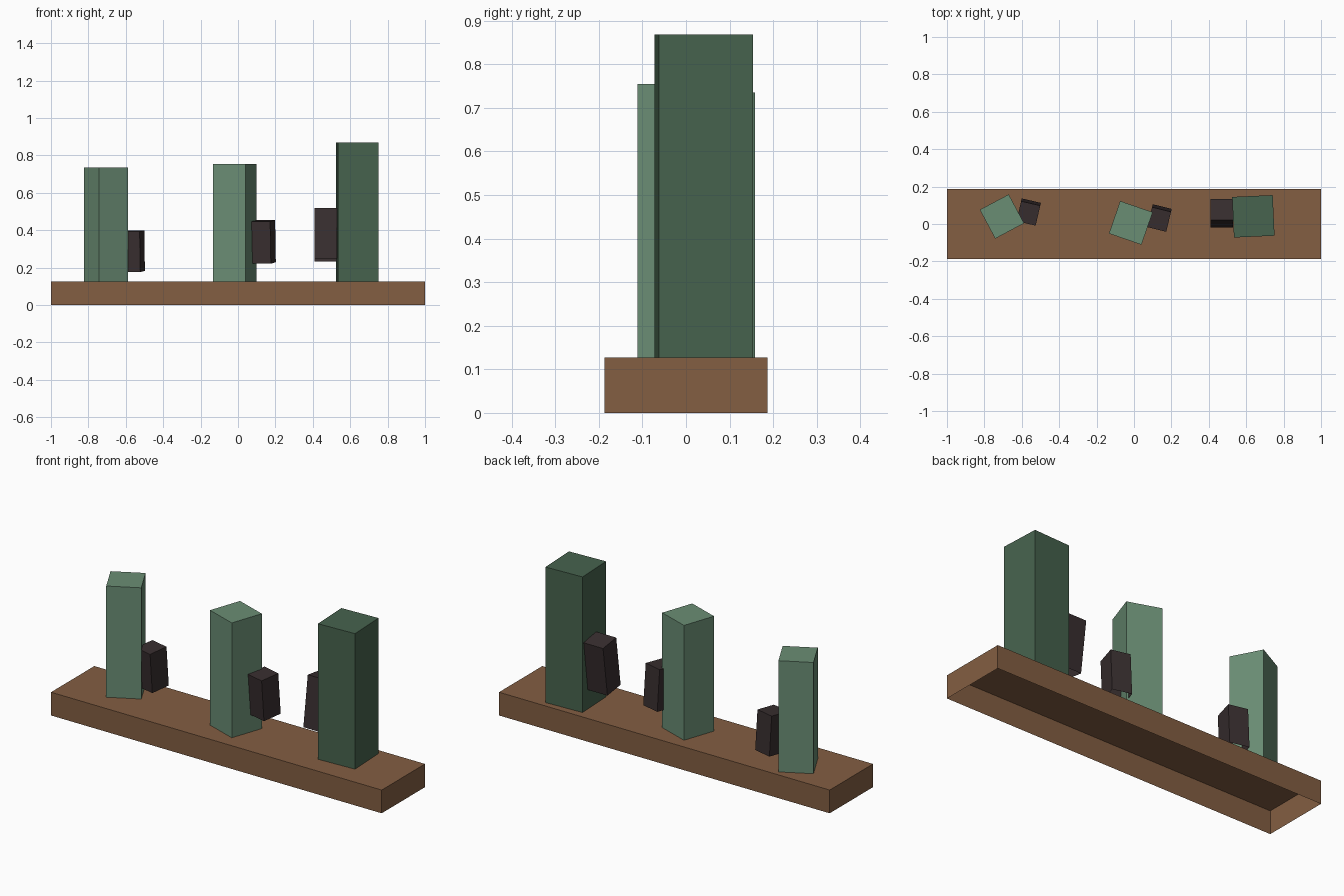
import bpy
import bmesh
from math import radians

cube = bpy.data.objects.get("Cube")
if cube:
    bpy.data.objects.remove(cube, do_unlink=True)


def linear(c):
    return c / 12.92 if c <= 0.04045 else ((c + 0.055) / 1.055) ** 2.4


def material(name, hex_code):
    rgb = [linear(v / 255) for v in bytes.fromhex(hex_code)]
    mat = bpy.data.materials.new(name)
    mat.use_nodes = True
    mat.diffuse_color = (*rgb, 1)
    mat.node_tree.nodes["Principled BSDF"].inputs["Base Color"].default_value = (*rgb, 1)
    return mat


brown = material("brown earth", "835E42")
light_green = material("light green", "6A8D74")
dark_green = material("dark green", "47634E")
dark_brown = material("dark brown", "382E2F")


def open_box(name, size, centre, mat, turn=0, tilt=0):
    """Box without its underside, tilted about its own x and then turned about z."""
    bm = bmesh.new()
    bmesh.ops.create_cube(bm, size=1)
    bmesh.ops.scale(bm, vec=size, verts=bm.verts)
    bm.normal_update()
    bottom = [f for f in bm.faces if f.normal.z < -0.5]
    bmesh.ops.delete(bm, geom=bottom, context='FACES_ONLY')
    mesh = bpy.data.meshes.new(name)
    bm.to_mesh(mesh)
    bm.free()
    mesh.materials.append(mat)
    ob = bpy.data.objects.new(name, mesh)
    ob.location = centre
    ob.rotation_euler = (radians(tilt), 0, radians(turn))
    bpy.context.collection.objects.link(ob)
    return ob


# Long base slab
BASE_TOP = 0.127
open_box("base", (2, 0.374, BASE_TOP), (0, 0, BASE_TOP / 2), brown)

# Square pillars standing on the base: name, x, y, width, top, turn, colour
for name, x, y, width, top, turn, mat in (
    ("right_pillar", -0.706, 0.04, 0.175, 0.735, 28, light_green),
    ("middle_pillar", -0.017, 0.006, 0.184, 0.755, -19, light_green),
    ("left_pillar", 0.638, 0.041, 0.217, 0.868, 2.6, dark_green),
):
    height = top - BASE_TOP
    open_box(name, (width, width, height), (x, y, BASE_TOP + height / 2), mat, turn)

# Small tilted blocks fixed to the pillar sides
for name, size, centre, turn, tilt in (
    ("right_block", (0.105, 0.11, 0.217), (-0.563, 0.064, 0.288), -13, 4),
    ("middle_block", (0.105, 0.11, 0.226), (0.136, 0.032, 0.338), -14, 4),
    ("left_block", (0.12, 0.115, 0.275), (0.468, 0.058, 0.376), 0, -8),
):
    open_box(name, size, centre, dark_brown, turn, tilt)
